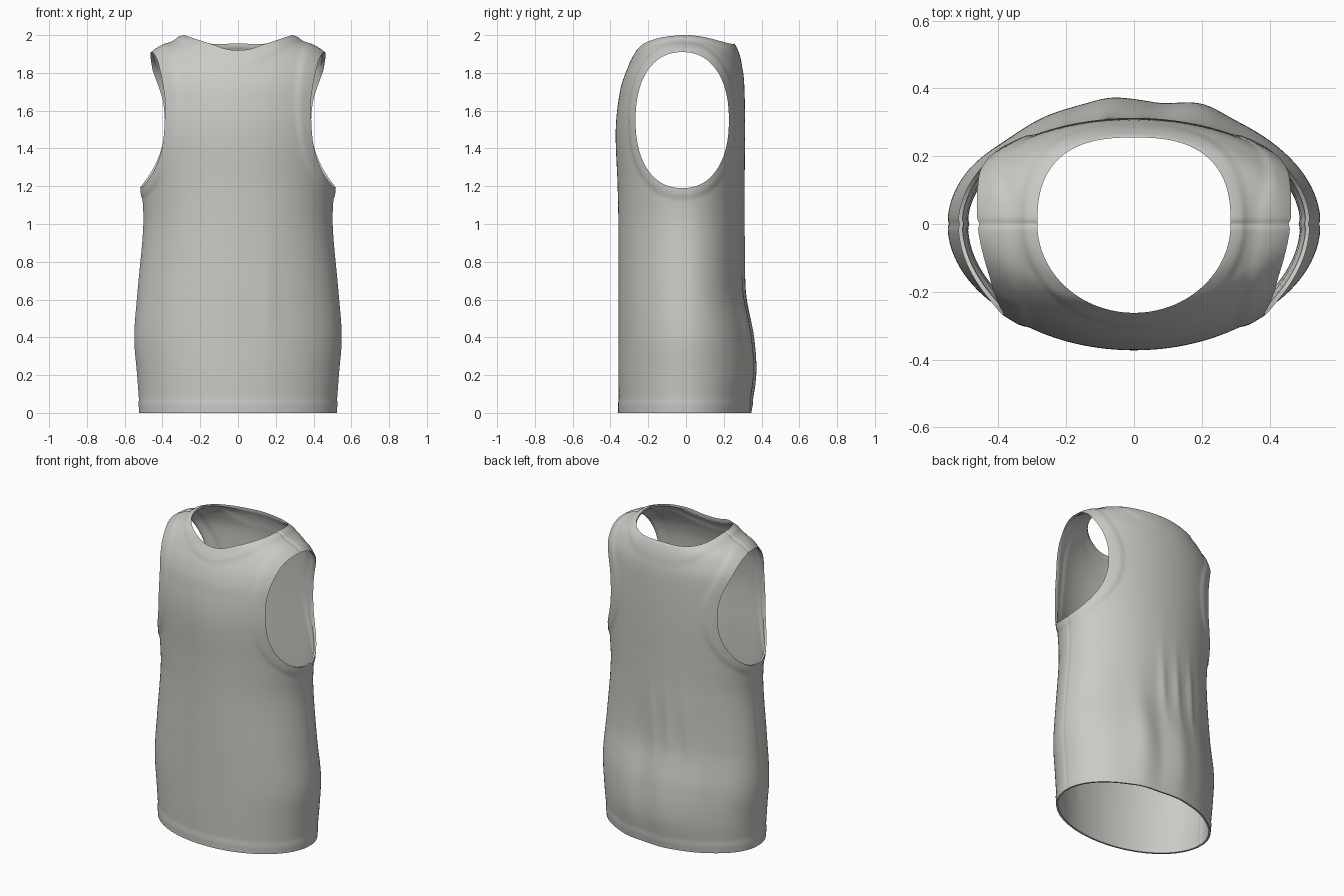
import bpy, bmesh, math
from mathutils import Vector

cube = bpy.data.objects.get("Cube")
if cube:
    bpy.data.objects.remove(cube, do_unlink=True)

cloth = bpy.data.materials.new("warm grey cloth")
cloth.use_nodes = True
colour = (0.6, 0.59, 0.56, 1)
cloth.diffuse_color = colour
cloth.node_tree.nodes["Principled BSDF"].inputs["Base Color"].default_value = colour

# Torso stations: height, half width, front depth, back depth
STATIONS = [Vector(s) for s in (
    (0, .52, .355, .34), (.2, .535, .358, .365), (.4, .55, .358, .352),
    (.65, .532, .358, .31), (1, .502, .358, .308), (1.2, .512, .362, .31),
    (1.5, .54, .372, .313), (1.7, .543, .35, .31), (1.8, .528, .32, .303),
    (1.87, .488, .285, .286), (1.92, .437, .256, .27), (1.955, .373, .236, .248),
    (1.985, .318, .193, .188), (2, .27, .07, .05))]
COLUMNS = 224

# Openings: centre, half sizes on the low and high side, and squareness
ARMHOLE = dict(centre=(-.02, 1.55), low=(.247, .36), high=(.247, .36), power=2.25)
NECK = dict(centre=(0, 0), low=(.285, .262), high=(.285, .255), power=2.0, back_power=2.6)


def opening_power(hole, b):
    return hole.get("back_power", hole["power"]) if b > 0 else hole["power"]


def opening_radius(hole, a, b):
    """1 on the rim of the opening, larger outside it."""
    a, b = a - hole["centre"][0], b - hole["centre"][1]
    p = opening_power(hole, b)
    size = hole["high"] if b > 0 else hole["low"]
    return (abs(a / size[0]) ** p + abs(b / size[1]) ** p) ** (1 / p)


def smoothstep(lo, hi, v):
    t = min(max((v - lo) / (hi - lo), 0), 1)
    return t * t * (3 - 2 * t)


def bump(v, centre, width):
    return math.exp(-((v - centre) / width) ** 2)


def stations_smoothed():
    """Spline through the stations with evenly spaced rows."""
    rows = []
    last = len(STATIONS) - 1
    for i in range(last):
        a, b = STATIONS[i], STATIONS[i + 1]
        before, after = STATIONS[max(i - 1, 0)], STATIONS[min(i + 2, last)]
        ma = (b - before) * ((b - a).length / (b - before).length)
        mb = (after - a) * ((b - a).length / (after - a).length)
        steps = math.ceil((b - a).length / .017)
        for k in range(steps):
            t = k / steps
            rows.append(a * (2*t**3 - 3*t**2 + 1) + ma * (t**3 - 2*t**2 + t)
                        + b * (3*t**2 - 2*t**3) + mb * (t**3 - t**2))
    return rows + [STATIONS[last]]


def relief(co):
    """Raised hem and bindings, side seam and soft folds in the back."""
    x, y, z = co
    lift = .004 * (1 - smoothstep(.05, .075, z))
    if abs(x) > .25 and z > 1:
        lift += .007 * (1 - smoothstep(1.1, 1.16, opening_radius(ARMHOLE, y, z)))
    if z > 1.75:
        lift += .005 * (1 - smoothstep(1.11, 1.18, opening_radius(NECK, x, y)))
    lift -= .004 * bump(y, 0, .008)
    if y > 0:
        low = bump(z, .35, .35)
        for fx, height, width in ((-.07, .011, .07), (.2, .016, .07),
                                  (.08, -.006, .05), (-.38, -.012, .09)):
            lift += height * low * bump(x, fx, width)
        for fx in (-.2, -.08, .03):
            lift += .008 * bump(z, .78, .2) * bump(x, fx + .04 * (z - .8), .025)
    else:
        lift += .004 * bump(z, .6, .35) * bump(x, .16, .04)
    return lift


def make_object(name, bm):
    bmesh.ops.recalc_face_normals(bm, faces=bm.faces)
    mesh = bpy.data.meshes.new(name)
    bm.to_mesh(mesh)
    bm.free()
    obj = bpy.data.objects.new(name, mesh)
    bpy.context.collection.objects.link(obj)
    mesh.materials.append(cloth)
    return obj


def make_cutter(name, hole, place, direction):
    """Prism with the outline of an opening."""
    bm = bmesh.new()
    verts = []
    for k in range(96):
        c, s = math.cos(math.tau * k / 96), math.sin(math.tau * k / 96)
        r = opening_radius(hole, hole["centre"][0] + c, hole["centre"][1] + s)
        verts.append(bm.verts.new(place(hole["centre"][0] + c / r, hole["centre"][1] + s / r)))
    face = bm.faces.new(verts)
    new = bmesh.ops.extrude_face_region(bm, geom=[face])["geom"]
    bmesh.ops.translate(bm, vec=direction, verts=[g for g in new if isinstance(g, bmesh.types.BMVert)])
    cutter = make_object(name, bm)
    cutter.hide_render = True
    return cutter


# Garment surface
bm = bmesh.new()
rings = []
for z, width, front, back in stations_smoothed():
    ring = []
    for k in range(COLUMNS):
        c, s = math.cos(math.tau * k / COLUMNS), math.sin(math.tau * k / COLUMNS)
        ring.append(bm.verts.new((width * c, (back if s > 0 else front) * s, z)))
    rings.append(ring)
for lower, upper in zip(rings, rings[1:]):
    for k in range(COLUMNS):
        n = (k + 1) % COLUMNS
        bm.faces.new((lower[k], lower[n], upper[n], upper[k]))
bm.normal_update()
for co, vert in [(v.co + v.normal * relief(v.co), v) for v in bm.verts]:
    vert.co = co
for vert in rings[0]:
    vert.co.z = 0
shirt = make_object("sleeveless_shirt", bm)

# Cloth thickness, then the armholes and the neck opening
thick = shirt.modifiers.new("thickness", "SOLIDIFY")
thick.thickness = .012
thick.offset = -1
cutters = [
    make_cutter("armhole_cutter", ARMHOLE, lambda a, b: (-1, a, b), (2, 0, 0)),
    make_cutter("neck_cutter", NECK, lambda a, b: (a, b, 1.75), (0, 0, .5))]
for cutter in cutters:
    cut = shirt.modifiers.new(cutter.name, "BOOLEAN")
    cut.operation = "DIFFERENCE"
    cut.solver = "EXACT"
    cut.object = cutter

bpy.ops.object.select_all(action="DESELECT")
shirt.select_set(True)
bpy.context.view_layer.objects.active = shirt
for name in [m.name for m in shirt.modifiers]:
    bpy.ops.object.modifier_apply(modifier=name)
for cutter in cutters:
    bpy.data.objects.remove(cutter, do_unlink=True)
bpy.ops.object.shade_smooth_by_angle(angle=math.radians(40))
